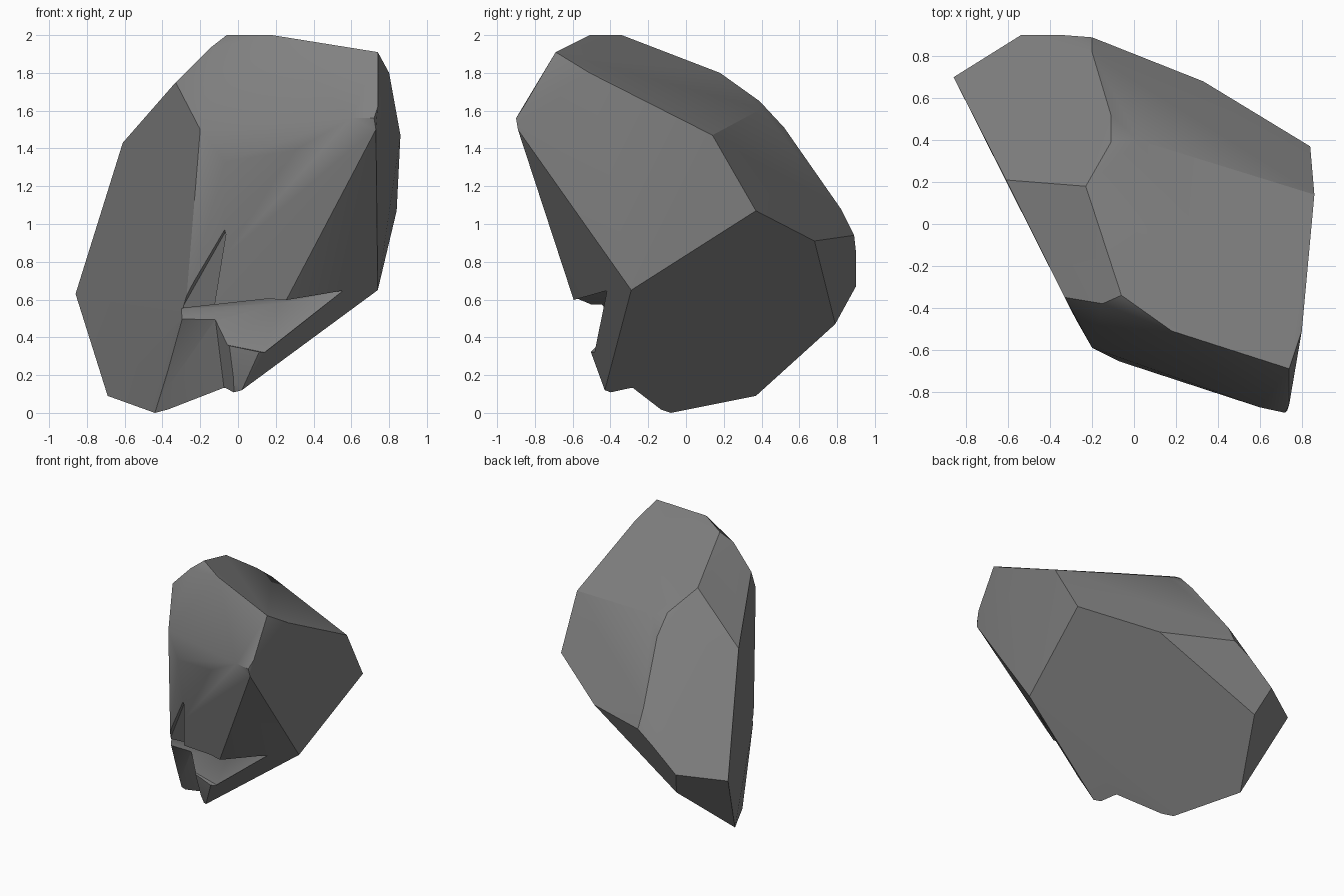
import bpy, bmesh, math

if "Cube" in bpy.data.objects:
    bpy.data.objects.remove(bpy.data.objects["Cube"])

grey = bpy.data.materials.new("stone grey")
grey.diffuse_color = (0.22, 0.22, 0.22, 1)
grey.use_nodes = True
grey.node_tree.nodes["Principled BSDF"].inputs["Base Color"].default_value = grey.diffuse_color


def hull(name, pts):
    """Convex solid around a few corner points."""
    bm = bmesh.new()
    for p in pts:
        bm.verts.new(p)
    res = bmesh.ops.convex_hull(bm, input=bm.verts)
    junk = {g for g in res["geom_interior"] + res["geom_unused"]
            if isinstance(g, bmesh.types.BMVert)}
    bmesh.ops.delete(bm, geom=list(junk), context='VERTS')
    bmesh.ops.dissolve_limit(bm, angle_limit=math.radians(2), verts=bm.verts, edges=bm.edges)
    bmesh.ops.recalc_face_normals(bm, faces=bm.faces)
    me = bpy.data.meshes.new(name)
    bm.to_mesh(me)
    bm.free()
    ob = bpy.data.objects.new(name, me)
    bpy.context.collection.objects.link(ob)
    return ob


# boulder: corners where the chipped planes meet
top = [(.74, -.69, 1.91), (.80, -.51, 1.80), (.86, .14, 1.47), (.02, .40, 1.61),
       (-.11, .39, 1.65), (-.23, .18, 1.80), (-.06, -.34, 2), (.18, -.51, 2)]
back = [(.84, .37, 1.07), (.33, .68, .91), (-.20, .89, .94), (-.33, .90, .85),
        (-.54, .90, .67), (-.47, .79, .47), (-.20, .82, 1.08), (-.11, .52, 1.51)]
left = [(-.86, .70, .63), (-.69, .37, .09), (-.44, -.08, 0), (-.61, .21, 1.43),
        (-.33, -.35, 1.75), (-.15, -.38, 1.93), (-.20, -.59, 1.50), (-.28, -.45, .52)]
front = [(.72, -.90, 1.56), (.74, -.86, 1.62), (.73, -.89, 1.50), (.60, -.874, 1.56),
         (.30, -.768, 1.39), (-.07, -.655, 1.33), (.22, -.58, .55), (.74, -.29, .65),
         (.02, -.43, .12), (.12, -.51, .34)]
rock = hull("boulder", top + back + left + front)
rock.data.materials.append(grey)

# cutters: side notch, hollow above it, hollow beside the lower lip
cutters = [
    hull("notch_cutter", [(.56, -.41, .65), (.22, -.58, .55), (.22, -.40, .58), (-.14, -.41, .55),
                          (-.33, -.41, .55), (.14, -.47, .32), (.12, -.52, .345), (-.13, -.47, .40),
                          (-.36, -.43, .42), (.25, -.80, .54), (.15, -.80, .32),
                          (-.40, -.80, .54), (-.40, -.80, .40)]),
    hull("upper_hollow_cutter", [(-.06, -.58, .97), (-.13, -.43, .53), (-.14, -.70, .53),
                                 (-.31, -.42, .53), (-.40, -.70, .53), (-.20, -.70, .97)]),
    hull("lower_hollow_cutter", [(-.50, -.06, -.05), (-.07, -.27, .10), (-.30, -.42, .50),
                                 (-.12, -.42, .50), (0, -.45, .10), (-.04, -.52, .42),
                                 (-.50, -.80, -.05), (-.10, -.80, 0), (-.10, -.80, .50),
                                 (-.50, -.80, .50)]),
]
for c in cutters:
    m = rock.modifiers.new(c.name, 'BOOLEAN')
    m.operation, m.solver, m.object = 'DIFFERENCE', 'EXACT', c
    c.hide_render = True

# bake the cuts, drop the cutters, soften shallow edges only
bpy.context.view_layer.objects.active = rock
rock.select_set(True)
for c in cutters:
    c.select_set(False)
    bpy.ops.object.modifier_apply(modifier=c.name)
    bpy.data.objects.remove(c)
bpy.ops.object.shade_smooth_by_angle(angle=math.radians(30))
